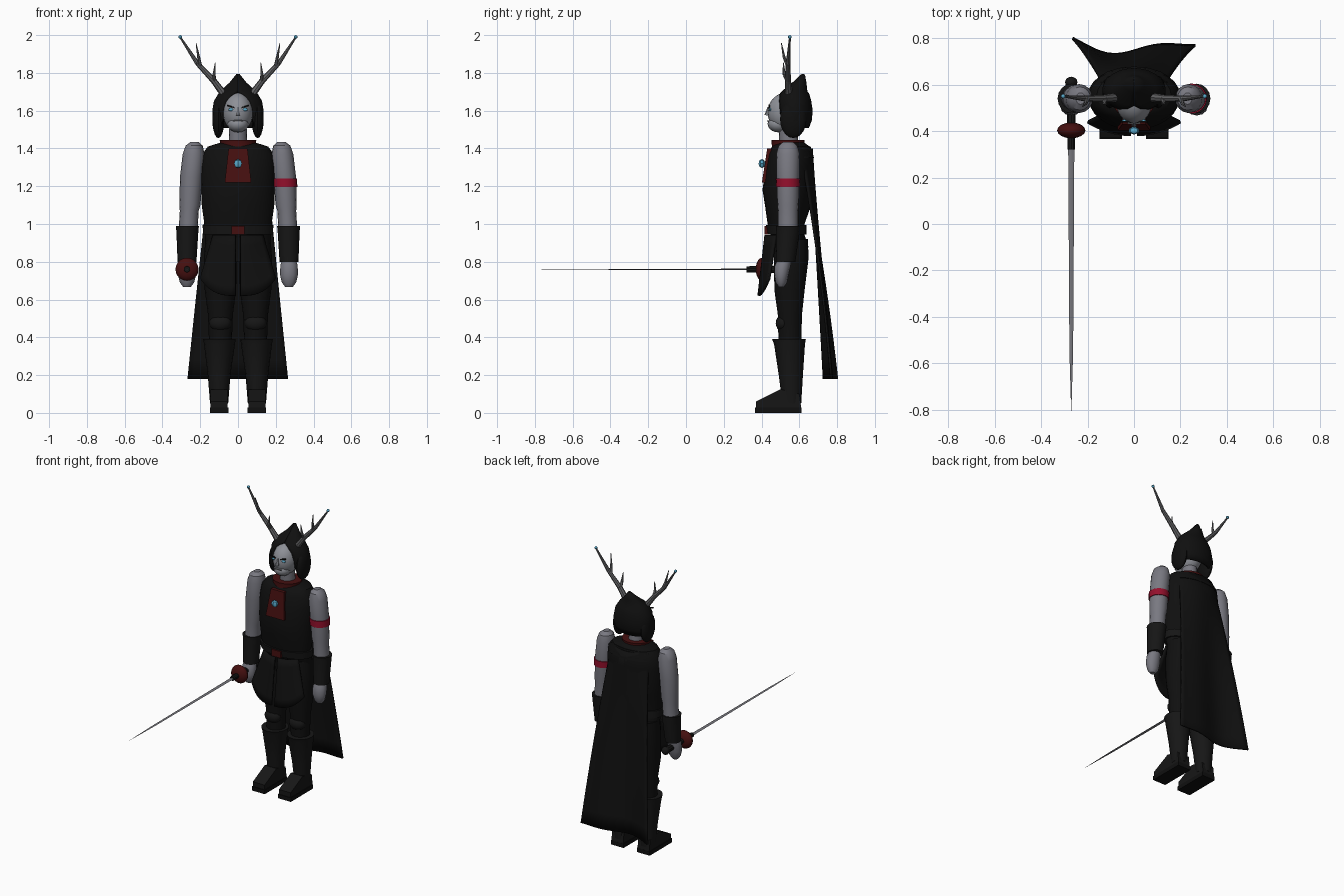
import bpy, bmesh, math
from mathutils import Vector, Matrix

def mat(name, r, g, b):
    m = bpy.data.materials.new(name)
    m.diffuse_color = (r, g, b, 1)
    return m

BLACK = mat("black cloth", 0.005, 0.005, 0.005)
LEATHER = mat("dark leather", 0.008, 0.008, 0.008)
SKIN = mat("grey skin", 0.19, 0.19, 0.22)
FACE = mat("pale face", 0.27, 0.28, 0.31)
HORN = mat("antler grey", 0.12, 0.12, 0.125)
STEEL = mat("steel", 0.18, 0.18, 0.2)
MAROON = mat("maroon", 0.06, 0.005, 0.005)
CRIMSON = mat("crimson", 0.3, 0.005, 0.025)
BLUE = mat("blue gem", 0.1, 0.4, 0.6)

def finish(name, bm, material, angle=35):
    bmesh.ops.recalc_face_normals(bm, faces=bm.faces[:])
    me = bpy.data.meshes.new(name)
    bm.to_mesh(me)
    bm.free()
    me.materials.append(material)
    ob = bpy.data.objects.new(name, me)
    bpy.context.collection.objects.link(ob)
    bpy.ops.object.select_all(action='DESELECT')
    ob.select_set(True)
    bpy.context.view_layer.objects.active = ob
    if angle:
        bpy.ops.object.shade_smooth_by_angle(angle=math.radians(angle))
    return ob

def loft(name, rings, material, n=16):
    """Stacked ellipses (z, cx, cy, rx, ry), capped."""
    bm = bmesh.new()
    rows = [[bm.verts.new((cx + rx * math.cos(2 * math.pi * i / n),
                           cy + ry * math.sin(2 * math.pi * i / n), z))
             for i in range(n)] for z, cx, cy, rx, ry in rings]
    for a, b in zip(rows, rows[1:]):
        for i in range(n):
            j = (i + 1) % n
            bm.faces.new((a[i], a[j], b[j], b[i]))
    bm.faces.new(rows[0])
    bm.faces.new(rows[-1])
    return finish(name, bm, material)

def ball(name, c, r, material, u=16, v=10):
    bm = bmesh.new()
    m = Matrix.Translation(c) @ Matrix.Diagonal((*r, 1))
    bmesh.ops.create_uvsphere(bm, u_segments=u, v_segments=v, radius=1, matrix=m)
    return finish(name, bm, material)

def rod(name, pts, radii, material, n=8):
    """Tapered segments along a path."""
    bm = bmesh.new()
    for a, b, r1, r2 in zip(pts, pts[1:], radii, radii[1:]):
        a, b = Vector(a), Vector(b)
        d = b - a
        m = Matrix.Translation((a + b) / 2) @ d.to_track_quat('Z', 'Y').to_matrix().to_4x4()
        bmesh.ops.create_cone(bm, cap_ends=True, segments=n, radius1=r1, radius2=r2,
                              depth=d.length, matrix=m)
    return finish(name, bm, material)

def box(name, c, size, material, tilt=0):
    bm = bmesh.new()
    m = Matrix.Translation(c) @ Matrix.Rotation(tilt, 4, 'Y') @ Matrix.Diagonal((*size, 1))
    bmesh.ops.create_cube(bm, size=1, matrix=m)
    return finish(name, bm, material, 0)

def prism(name, pts, offset, material):
    """Flat outline pushed along an offset vector."""
    bm = bmesh.new()
    f = bm.faces.new([bm.verts.new(p) for p in pts])
    g = bmesh.ops.extrude_face_region(bm, geom=[f])
    vs = [e for e in g['geom'] if isinstance(e, bmesh.types.BMVert)]
    bmesh.ops.translate(bm, verts=vs, vec=offset)
    return finish(name, bm, material, 0)

def sheet(name, nu, nv, fn, thick, material):
    """Cloth surface fn(u, v) given thickness."""
    bm = bmesh.new()
    g = [[bm.verts.new(fn(i / nu, j / nv)) for i in range(nu + 1)] for j in range(nv + 1)]
    for j in range(nv):
        for i in range(nu):
            bm.faces.new((g[j][i], g[j][i + 1], g[j + 1][i + 1], g[j + 1][i]))
    ob = finish(name, bm, material, 45)
    s = ob.modifiers.new("thickness", 'SOLIDIFY')
    s.thickness = thick
    s.offset = 0
    return ob

def lerp(a, b, t):
    return a + (b - a) * t

# Torso, belt and collar
loft("tunic", [(0.80, 0, 0.555, 0.15, 0.075), (0.88, 0, 0.56, 0.175, 0.088),
               (0.95, 0, 0.535, 0.175, 0.09), (1.0, 0, 0.53, 0.178, 0.098),
               (1.1, 0, 0.54, 0.192, 0.122), (1.18, 0, 0.54, 0.195, 0.135),
               (1.3, 0, 0.55, 0.2, 0.128), (1.37, 0, 0.555, 0.19, 0.118),
               (1.41, 0, 0.555, 0.16, 0.1), (1.435, 0, 0.55, 0.08, 0.07)], BLACK, 24)
loft("belt", [(0.945, 0, 0.535, 0.184, 0.103), (0.995, 0, 0.53, 0.188, 0.108)], LEATHER, 24)
box("buckle", (0, 0.425, 0.968), (0.068, 0.02, 0.045), MAROON)
loft("collar", [(1.385, 0, 0.54, 0.1, 0.09), (1.41, 0, 0.54, 0.09, 0.085),
                (1.445, 0, 0.54, 0.097, 0.088)], MAROON)
prism("chest_panel", [(-0.07, 0.402, 1.22), (0.07, 0.402, 1.22), (0.05, 0.43, 1.40),
                      (-0.05, 0.43, 1.40)], (0, 0.025, 0), MAROON)
ball("chest_gem", (0, 0.402, 1.32), (0.024, 0.018, 0.024), BLUE, 6, 4)

# Head
loft("neck", [(1.40, 0, 0.545, 0.05, 0.05), (1.54, 0, 0.54, 0.045, 0.05)], SKIN)
ball("head", (0, 0.53, 1.59), (0.08, 0.098, 0.105), FACE, 20, 14)
ball("jaw", (0, 0.49, 1.53), (0.056, 0.058, 0.045), FACE)
rod("nose", [(0, 0.436, 1.62), (0, 0.427, 1.575)], [0.004, 0.012], FACE, 6)
box("mouth", (0, 0.434, 1.545), (0.055, 0.009, 0.005), HORN)
for s in (-1, 1):
    ball("eye", (s * 0.037, 0.445, 1.606), (0.015, 0.007, 0.008), BLUE, 10, 6)
    box("brow", (s * 0.038, 0.44, 1.622), (0.042, 0.008, 0.007), BLACK, -s * 0.3)

# Hood: rows of (z, centre y, rx, ry, half angle of the face opening)
HOOD = [(1.79, 0.62, 0.004, 0.004, 0), (1.745, 0.60, 0.04, 0.032, 0), (1.70, 0.575, 0.09, 0.062, 0),
        (1.685, 0.573, 0.1, 0.075, 15), (1.65, 0.572, 0.122, 0.085, 30), (1.60, 0.575, 0.13, 0.09, 36),
        (1.55, 0.575, 0.13, 0.085, 38), (1.51, 0.575, 0.12, 0.07, 45)]
def hood(u, v):
    z, cy, rx, ry, gap = HOOD[round(v * (len(HOOD) - 1))]
    a = math.radians(lerp(gap, 360 - gap, u))
    return rx * math.sin(a), cy - ry * math.cos(a), z
sheet("hood", 28, len(HOOD) - 1, hood, 0.012, BLACK)

# Arms, legs, antlers and hood sides on both sides
for s in (-1, 1):
    ball("hood_side", (s * 0.104, 0.568, 1.555), (0.032, 0.07, 0.1), BLACK)
    loft("upper_arm", [(z, s * x, 0.54, rx, ry) for z, x, rx, ry in
         [(1.435, 0.23, 0.02, 0.025), (1.415, 0.232, 0.045, 0.05), (1.37, 0.235, 0.058, 0.062),
          (1.25, 0.247, 0.06, 0.06), (1.10, 0.255, 0.056, 0.056), (1.07, 0.258, 0.05, 0.053),
          (0.97, 0.264, 0.05, 0.052)]], SKIN)
    loft("bracer", [(0.99, s * 0.268, 0.54, 0.061, 0.064), (0.96, s * 0.268, 0.54, 0.058, 0.062),
                    (0.80, s * 0.27, 0.527, 0.05, 0.052)], LEATHER)
    loft("hand", [(z, s * 0.27, y, rx, ry) for z, y, rx, ry in
         [(0.82, 0.525, 0.034, 0.036), (0.78, 0.512, 0.046, 0.042), (0.73, 0.505, 0.047, 0.038),
          (0.69, 0.505, 0.038, 0.03), (0.667, 0.505, 0.02, 0.015)]], SKIN, 12)
    loft("leg", [(z, s * 0.093, y, rx, ry) for z, y, rx, ry in
         [(0.92, 0.56, 0.08, 0.085), (0.82, 0.557, 0.087, 0.092), (0.65, 0.548, 0.083, 0.08),
          (0.52, 0.55, 0.066, 0.064), (0.36, 0.55, 0.06, 0.06)]], BLACK)
    ball("knee_pad", (s * 0.093, 0.515, 0.475), (0.058, 0.04, 0.045), LEATHER)
    loft("boot", [(z, s * x, y, rx, ry) for z, x, y, rx, ry in
         [(0.39, 0.098, 0.545, 0.086, 0.089), (0.365, 0.098, 0.548, 0.082, 0.082),
          (0.2, 0.1, 0.555, 0.06, 0.064), (0.05, 0.1, 0.56, 0.048, 0.05)]], LEATHER)
    prism("foot", [(s * 0.1 - 0.045, y, z) for y, z in
          [(0.37, 0.025), (0.37, 0.06), (0.42, 0.085), (0.5, 0.125), (0.6, 0.1), (0.61, 0.025)]],
          (0.09, 0, 0), LEATHER)
    box("sole", (s * 0.1, 0.488, 0.014), (0.098, 0.245, 0.028), BLACK)
    rod("antler", [(s * 0.07, 0.545, 1.68), (s * 0.13, 0.54, 1.76), (s * 0.215, 0.54, 1.85),
                   (s * 0.303, 0.55, 1.985)], [0.02, 0.016, 0.012, 0.005], HORN)
    rod("antler_branch", [(s * 0.125, 0.54, 1.755), (s * 0.127, 0.52, 1.79), (s * 0.12, 0.515, 1.855)],
        [0.011, 0.009, 0.002], HORN, 6)
    rod("antler_branch", [(s * 0.2, 0.54, 1.835), (s * 0.208, 0.52, 1.88), (s * 0.222, 0.505, 1.957)],
        [0.011, 0.008, 0.002], HORN, 6)
    ball("antler_tip", (s * 0.305, 0.55, 1.99), (0.01, 0.01, 0.01), BLUE, 8, 6)

    # Front skirt panel
    def panel(u, v):
        x = lerp(0.012, lerp(0.13, 0.2, v), u)
        y = lerp(0.422, 0.385, v) + 0.055 * u * u
        return s * x, y, 0.94 - v * (0.32 - 0.09 * u ** 3)
    sheet("skirt_panel", 8, 6, panel, 0.014, BLACK)

# Arm band on one arm only
loft("arm_band", [(1.195, 0.25, 0.54, 0.064, 0.064), (1.24, 0.248, 0.54, 0.065, 0.065)], CRIMSON)

# Cape with a wavy hem
def cape(u, v):
    t = 2 * u - 1
    y = lerp(0.665, 0.745, v) + v * (0.04 * t * t + 0.02 * math.sin(4 * t)) - (1 - v) ** 2 * 0.06 * t * t
    return t * lerp(0.14, 0.265, v), y, 1.40 - 1.22 * v
sheet("cape", 18, 12, cape, 0.012, BLACK)
loft("cape_yoke", [(1.35, 0, 0.6, 0.165, 0.078), (1.41, 0, 0.59, 0.14, 0.07)], BLACK)

# Sword held forward
X, Z = -0.27, 0.76
rod("sword_grip", [(X, 0.61, Z), (X, 0.32, Z)], [0.022, 0.016], LEATHER, 10)
ball("sword_pommel", (X, 0.61, Z), (0.027, 0.024, 0.027), LEATHER, 12, 8)
ball("sword_guard", (X, 0.403, Z), (0.061, 0.034, 0.061), MAROON, 16, 10)
bm = bmesh.new()
cross = [[bm.verts.new((X + dx * w, y, Z + dz * w / 4)) for dx, dz in ((1, 0), (0, 1), (-1, 0), (0, -1))]
         for y, w in ((0.38, 0.0135), (-0.55, 0.008), (-0.805, 0.0006))]
for a, b in zip(cross, cross[1:]):
    for i in range(4):
        bm.faces.new((a[i], a[(i + 1) % 4], b[(i + 1) % 4], b[i]))
bm.faces.new(cross[0])
bm.faces.new(cross[-1])
finish("sword_blade", bm, STEEL, 0)
